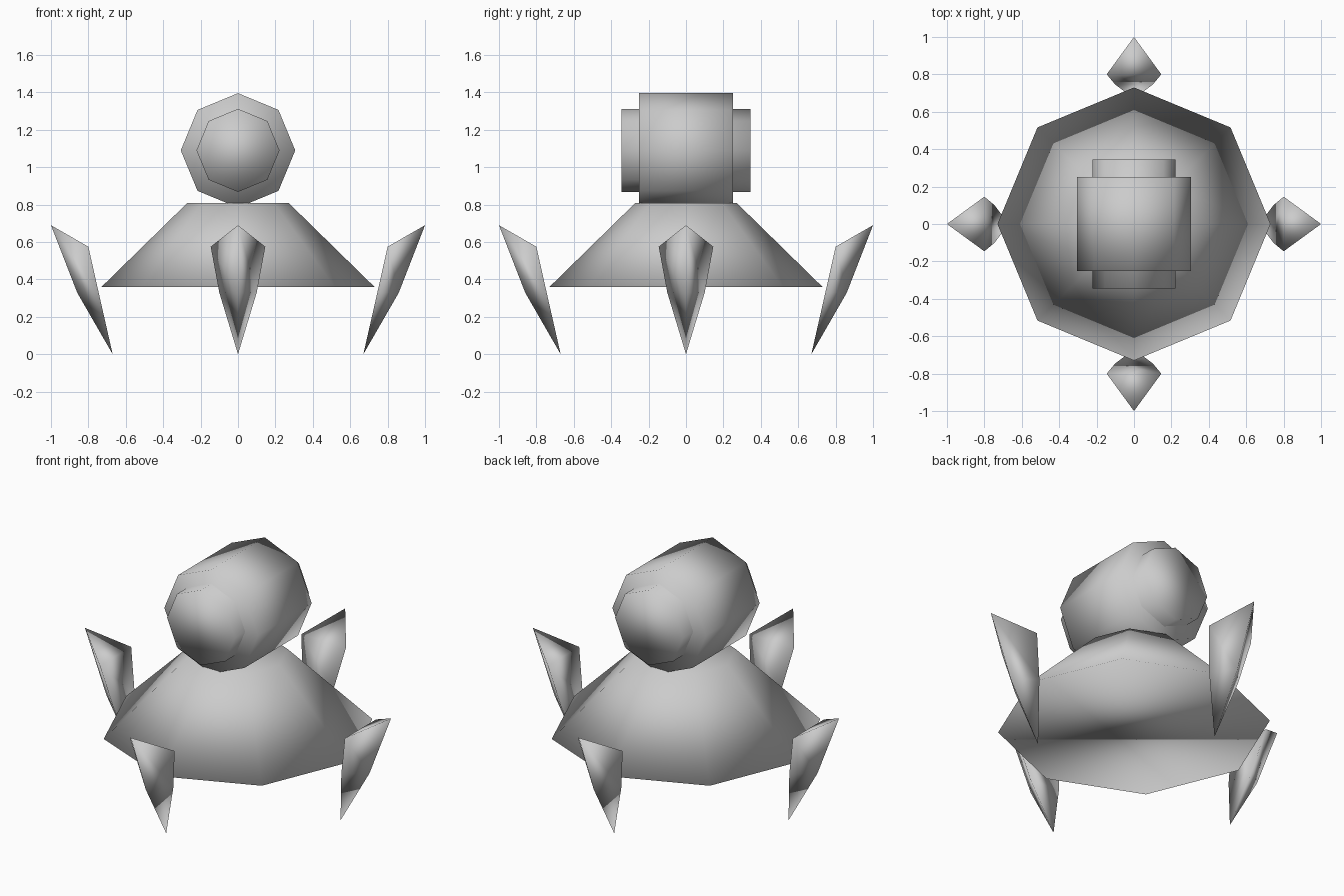
import bpy, bmesh, math
from mathutils import Matrix

cube = bpy.data.objects.get("Cube")
if cube:
    bpy.data.objects.remove(cube, do_unlink=True)

grey = bpy.data.materials.new("plain_grey")
grey.use_nodes = True
GREY = (0.6, 0.6, 0.6, 1.0)
grey.diffuse_color = GREY
grey.node_tree.nodes["Principled BSDF"].inputs["Base Color"].default_value = GREY


def finish(name, bm):
    """Turn a bmesh into a smooth-shaded grey object."""
    bmesh.ops.recalc_face_normals(bm, faces=bm.faces[:])
    for f in bm.faces:
        f.smooth = True
    mesh = bpy.data.meshes.new(name)
    bm.to_mesh(mesh)
    bm.free()
    mesh.materials.append(grey)
    obj = bpy.data.objects.new(name, mesh)
    bpy.context.collection.objects.link(obj)
    return obj


def loft(name, rings, apex=None, turn=0.0):
    """Bridge matching rings of points, cap the ends, optionally end in a point."""
    bm = bmesh.new()
    loops = [[bm.verts.new(p) for p in ring] for ring in rings]
    n = len(loops[0])
    for a, b in zip(loops, loops[1:]):
        for i in range(n):
            j = (i + 1) % n
            bm.faces.new((a[i], a[j], b[j], b[i]))
    bm.faces.new(loops[0])
    if apex:
        tip = bm.verts.new(apex)
        for i in range(n):
            bm.faces.new((loops[-1][i], loops[-1][(i + 1) % n], tip))
    else:
        bm.faces.new(loops[-1])
    bm.transform(Matrix.Rotation(turn, 4, "Z"))
    return finish(name, bm)


def octagon(radius):
    return [(radius * math.cos(i * math.pi / 4), radius * math.sin(i * math.pi / 4))
            for i in range(8)]


# Flared eight-sided body
loft("body", [[(x, y, z) for x, y in octagon(r)]
              for r, z in ((0.73, 0.36), (0.27, 0.81))])

# Head drum and the narrower drum running through it, both along y
for name, radius, half in (("head", 0.306, 0.25), ("head_core", 0.222, 0.345)):
    loft(name, [[(x, y, 1.09 + z) for x, z in octagon(radius)] for y in (-half, half)])

# Four pointed legs: triangular section narrowing to a tip at the ground
leg_rings = [
    [(0, -1.0, 0.69), (0.146, -0.80, 0.575), (-0.146, -0.80, 0.575)],
    [(0, -0.86, 0.33), (0.10, -0.745, 0.33), (-0.10, -0.745, 0.33)],
]
for k, side in enumerate(("front", "left", "back", "right")):
    loft(side + "_leg", leg_rings, apex=(0, -0.67, 0.0), turn=k * math.pi / 2)
